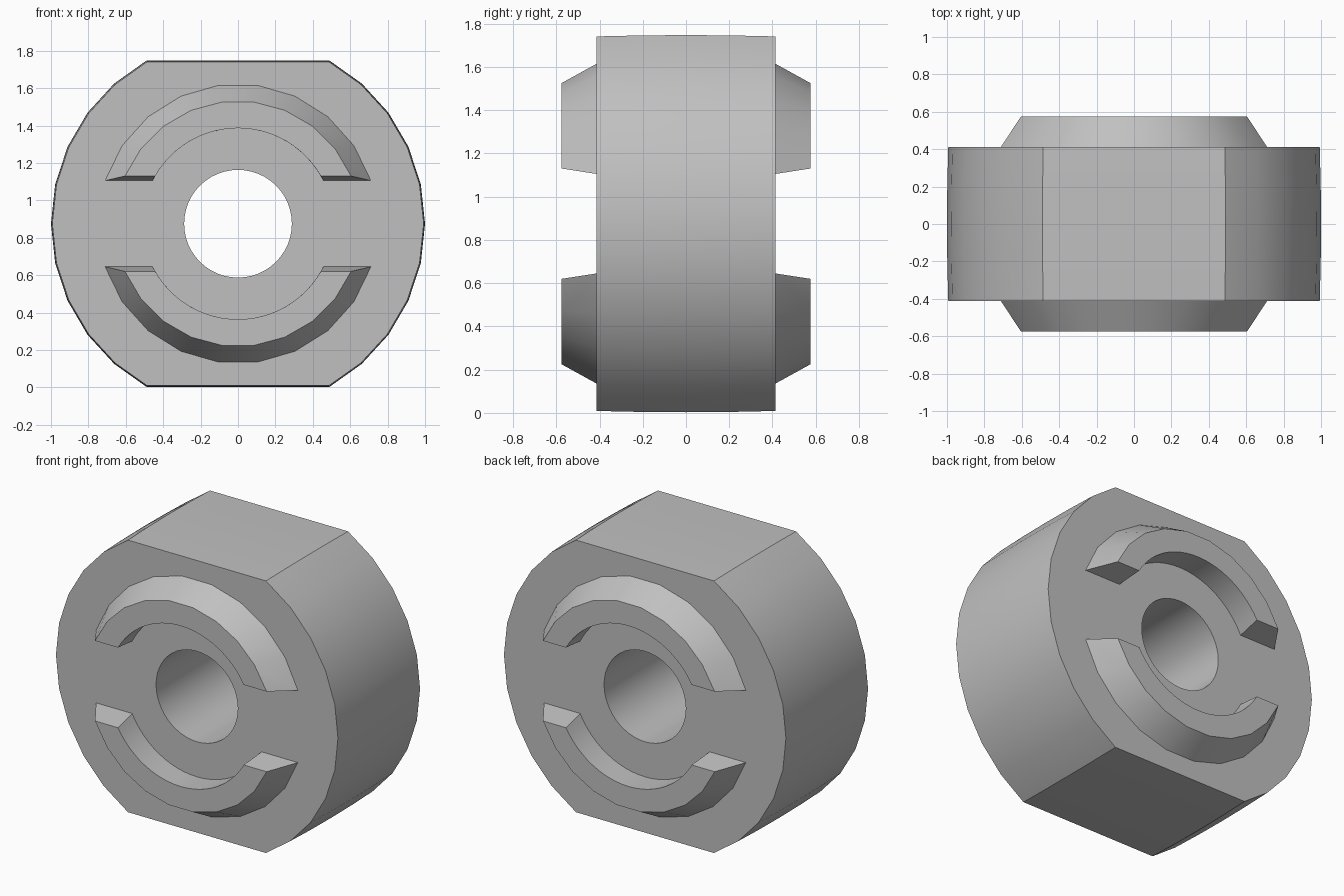
import bpy, bmesh
from math import sin, cos, asin, pi, radians

cube = bpy.data.objects.get("Cube")
if cube:
    bpy.data.objects.remove(cube, do_unlink=True)

CENTRE = 0.875      # height of the bore axis
HALF = 0.413        # half thickness of the body
CREST = 0.575       # outer reach of the ridges

grey = bpy.data.materials.new("plain grey")
grey.use_nodes = True
colour = (0.53, 0.53, 0.53, 1)
grey.diffuse_color = colour
grey.node_tree.nodes["Principled BSDF"].inputs["Base Color"].default_value = colour


def arc(bm, radius, y, start, end, steps, closed=False):
    """Row of vertices along an arc about the bore axis."""
    count = steps if closed else steps + 1
    angles = [start + (end - start) * i / steps for i in range(count)]
    return [bm.verts.new((radius * cos(a), y, CENTRE + radius * sin(a))) for a in angles]


def strip(bm, a, b, closed=False):
    """Quads between two rows of vertices."""
    n = len(a)
    for i in range(n if closed else n - 1):
        j = (i + 1) % n
        bm.faces.new((a[i], a[j], b[j], b[i]))


def finish(bm, name):
    bmesh.ops.recalc_face_normals(bm, faces=bm.faces)
    mesh = bpy.data.meshes.new(name)
    bm.to_mesh(mesh)
    bm.free()
    mesh.materials.append(grey)
    obj = bpy.data.objects.new(name, mesh)
    bpy.context.collection.objects.link(obj)
    bpy.ops.object.select_all(action="DESELECT")
    obj.select_set(True)
    bpy.context.view_layer.objects.active = obj
    bpy.ops.object.shade_smooth_by_angle(angle=radians(30))
    return obj


# Body: slightly crowned drum with flats at top and bottom, and a round bore
bm = bmesh.new()
flat = radians(60.7)
rows = []
for k in (-1, -0.5, 0, 0.5, 1):
    r = 1 - 0.007 * k * k
    rows.append(arc(bm, r, k * HALF, -flat, flat, 10)
                + arc(bm, r, k * HALF, pi - flat, pi + flat, 10))
for a, b in zip(rows, rows[1:]):
    strip(bm, a, b, closed=True)
bore = [arc(bm, 0.288, y, 0, 2 * pi, 48, closed=True) for y in (-HALF, HALF)]
strip(bm, *bore, closed=True)
for outer, hole in ((rows[0], bore[0]), (rows[-1], bore[1])):
    edges = [bm.edges.get((ring[i - 1], ring[i]))
             for ring in (outer, hole) for i in range(len(ring))]
    bmesh.ops.triangle_fill(bm, edges=edges, use_beauty=True)
finish(bm, "drum_body")


# Ridges: curved lugs with a sloped outer wall and slanted ends
def ridge(name, side, up):
    bm = bmesh.new()

    def row(radius, y, end_height, steps):
        a = asin(end_height / radius)
        return arc(bm, radius, side * y, up * a, up * (pi - a), steps)

    outer_base = row(0.747, HALF, 0.23, 9)
    outer_crest = row(0.656, CREST, 0.255, 9)
    inner_base = row(0.511, HALF, 0.23, 24)
    inner_crest = row(0.511, CREST, 0.255, 24)
    strip(bm, outer_base, outer_crest)
    strip(bm, inner_base, inner_crest)
    bm.faces.new(outer_crest + inner_crest[::-1])
    for end in (0, -1):
        bm.faces.new((outer_base[end], outer_crest[end], inner_crest[end], inner_base[end]))
    finish(bm, name)


for side, face in ((-1, "front"), (1, "back")):
    for up, level in ((1, "upper"), (-1, "lower")):
        ridge(f"{face}_{level}_ridge", side, up)
